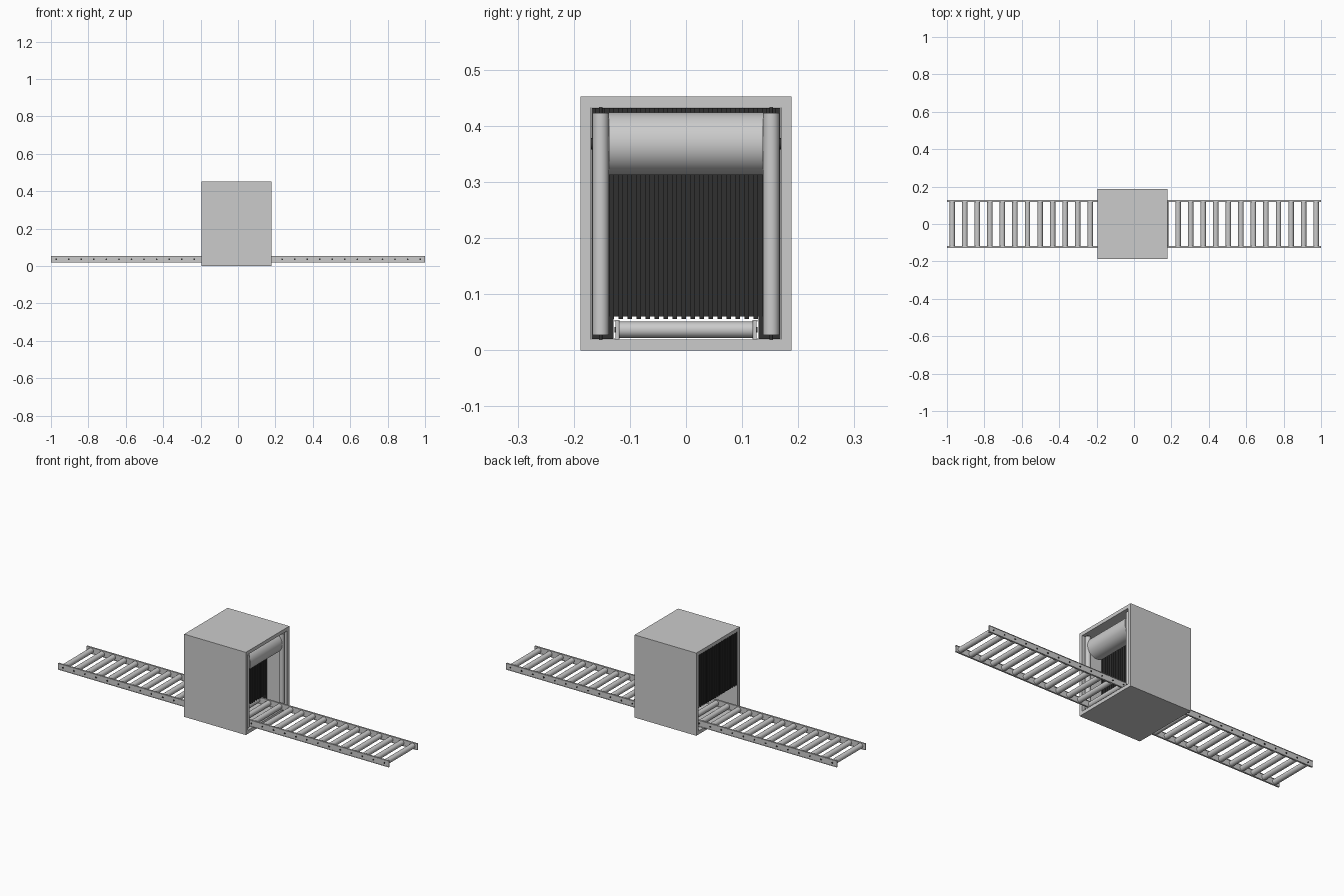
import bpy, bmesh, math
from mathutils import Vector, Matrix

if "Cube" in bpy.data.objects:
    bpy.data.objects.remove(bpy.data.objects["Cube"])


def material(name, rgb):
    m = bpy.data.materials.new(name)
    m.diffuse_color = (*rgb, 1)
    m.use_nodes = True
    m.node_tree.nodes["Principled BSDF"].inputs["Base Color"].default_value = m.diffuse_color
    return m


GREY = material("steel_grey", (0.60, 0.60, 0.60))
DARK = material("dark_rubber", (0.03, 0.03, 0.03))


def add_box(bm, lo, hi):
    lo, hi = Vector(lo), Vector(hi)
    size = hi - lo
    bmesh.ops.create_cube(bm, size=1, matrix=Matrix.Translation((lo + hi) / 2)
                          @ Matrix.Diagonal((*size, 1)))


def add_cyl(bm, center, radius, length, axis="Z", sides=32):
    rot = {"Z": Matrix.Identity(4), "Y": Matrix.Rotation(math.pi / 2, 4, "X")}[axis]
    bmesh.ops.create_cone(bm, cap_ends=True, segments=sides, radius1=radius,
                          radius2=radius, depth=length,
                          matrix=Matrix.Translation(center) @ rot)


def finish(bm, name, mat, smooth=False):
    me = bpy.data.meshes.new(name)
    bmesh.ops.recalc_face_normals(bm, faces=bm.faces)
    bm.to_mesh(me)
    bm.free()
    ob = bpy.data.objects.new(name, me)
    bpy.context.collection.objects.link(ob)
    me.materials.append(mat)
    if smooth:
        bpy.context.view_layer.objects.active = ob
        ob.select_set(True)
        bpy.ops.object.shade_smooth_by_angle(angle=math.radians(35))
        ob.select_set(False)
    return ob


# Housing: square tunnel, open at both ends
X0, X1, W, H, T = -0.194, 0.179, 0.188, 0.452, 0.019
bm = bmesh.new()
outer = [(-W, 0), (W, 0), (W, H), (-W, H)]
inner = [(-W + T, T), (W - T, T), (W - T, H - T), (-W + T, H - T)]
rings = [[bm.verts.new((x, y, z)) for y, z in ring]
         for x in (X0, X1) for ring in (outer, inner)]
o0, i0, o1, i1 = rings
for k in range(4):
    n = (k + 1) % 4
    for a, b in ((o0, o1), (i0, i1), (o0, i0), (o1, i1)):
        bm.faces.new((a[k], a[n], b[n], b[k]))
finish(bm, "tunnel_housing", GREY)

# Conveyor side rails: thin web with small top and bottom flanges
bm = bmesh.new()
for s in (-1, 1):
    y = s * 0.123
    add_box(bm, (-1, y - 0.0025, 0.0195), (1, y + 0.0025, 0.054))
    for z in (0.0195, 0.0515):
        add_box(bm, (-1, y - 0.0045, z), (1, y + 0.0045, z + 0.0025))
finish(bm, "conveyor_rails", GREY)

# Conveyor rollers and their dark axle ends
rollers, axles = bmesh.new(), bmesh.new()
for i in range(30):
    x = -0.972 + 0.0671 * i
    add_cyl(rollers, (x, 0, 0.0365), 0.0145, 0.238, "Y", 24)
    for s in (-1, 1):
        add_cyl(axles, (x, s * 0.1245, 0.0365), 0.0045, 0.006, "Y", 12)
finish(rollers, "conveyor_rollers", GREY, True)
finish(axles, "conveyor_axle_ends", DARK, True)

# Vertical guide rollers with end pins, just inside the open end
guides, pins = bmesh.new(), bmesh.new()
for s in (-1, 1):
    add_cyl(guides, (0.158, s * 0.152, 0.225), 0.0145, 0.396)
    add_cyl(pins, (0.158, s * 0.152, 0.226), 0.003, 0.414, sides=12)
finish(guides, "vertical_rollers", GREY, True)

# Large horizontal roller and its axle
bm = bmesh.new()
add_cyl(bm, (0.116, 0, 0.368), 0.056, 0.274, "Y", 64)
finish(bm, "top_roller", GREY, True)
add_cyl(pins, (0.116, 0, 0.368), 0.010, 0.338, "Y", 16)
finish(pins, "roller_axles", DARK, True)


# Strip curtains: narrow overlapping strips set in two staggered rows
def curtain(name, x, bottom):
    bm = bmesh.new()
    n, half = 42, W - T - 0.001
    step = 2 * half / n
    for i in range(n):
        y = -half + i * step
        dx = 0.0015 * (-1) ** i
        dz = 0.004 * (i % 2)
        add_box(bm, (x + dx - 0.002, y, bottom + dz),
                (x + dx + 0.002, y + step, H - T - 0.001))
    finish(bm, name, DARK)


curtain("entry_curtain", -0.189, 0.14)
curtain("inner_curtain", 0.056, 0.056)

# Lower side skirts of the inner curtain, beside the conveyor
bm = bmesh.new()
for s in (-1, 1):
    ys = sorted((s * 0.129, s * 0.168))
    add_box(bm, (0.054, ys[0], 0.02), (0.058, ys[1], 0.06))
finish(bm, "curtain_skirts", DARK)
